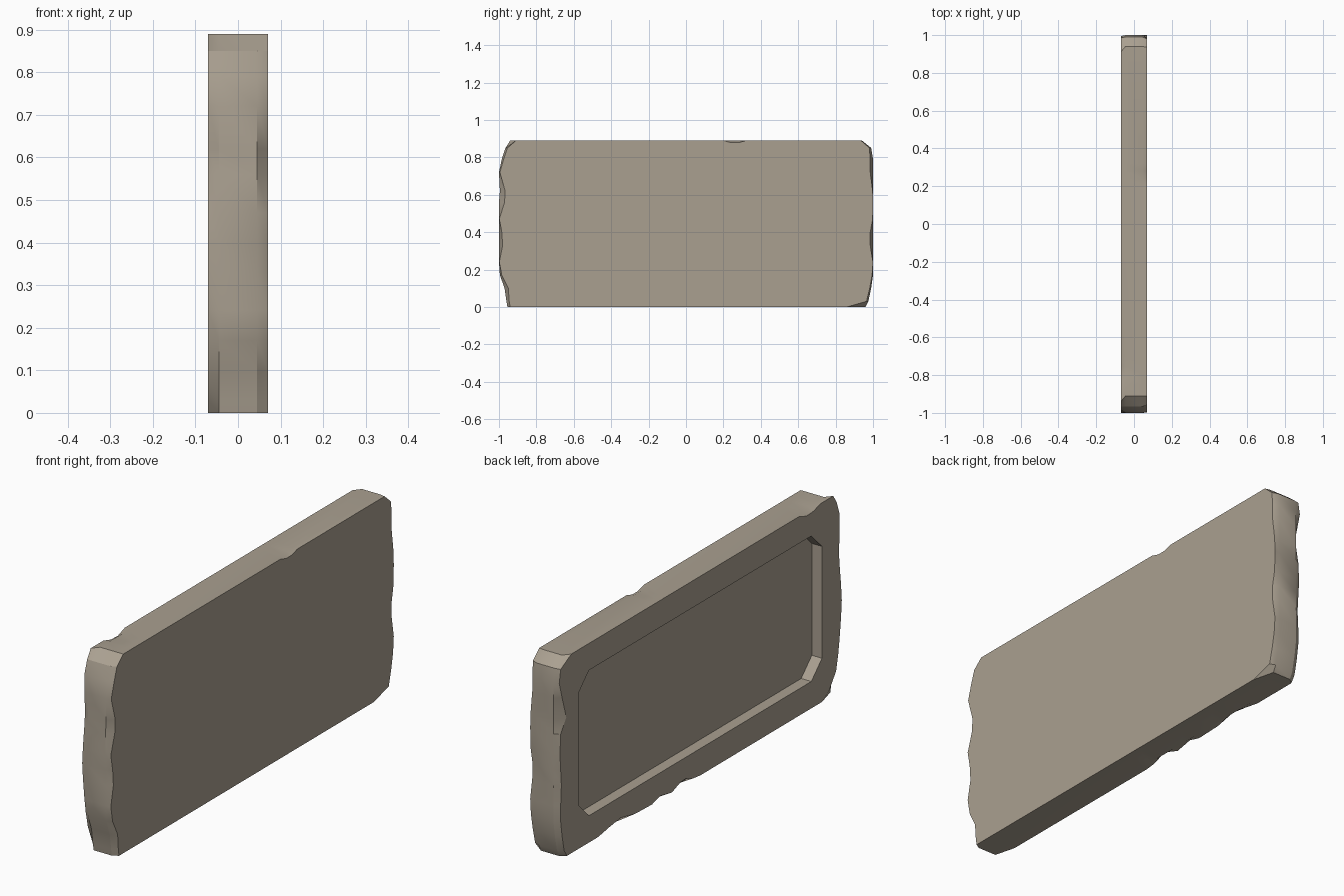
import bpy, bmesh

if "Cube" in bpy.data.objects:
    bpy.data.objects.remove(bpy.data.objects["Cube"])

HALF, H = 0.07, 0.89

# Heights shared by every layer of the worn ends
ZS = [0, .03, .10, .17, .24, .33, .40, .47, .56, .62, .72, .79, .85, H]

# Distance from centre at each height, for the left face, core and right face
FRONT = {
    "left":  [.86, .91, .96, .975, .985, .995, 1, .995, .985, .98, .985, .985, .965, .94],
    "core":  [.955, .96, .97, .995, 1, 1, 1, 1, 1, .995, 1, .985, .965, .91],
    "right": [.94, .945, .95, .985, .998, .98, .985, .998, .97, .967, .995, .975, .955, .91],
}
BACK = {
    "left":  [.94, .96, .975, .985, .985, .98, .985, .99, .985, .945, .975, .995, .985, .91],
    "core":  [.96, .975, .99, 1, 1, 1, 1, 1, 1, 1, 1, 1, .99, .94],
    "right": [.86, .965, .982, .995, 1, .985, .985, .998, 1, .998, .985, .985, .98, .935],
}
# Small chips on the long edges: y positions and their depth on one face only
BOTTOM_Y = [0, .05, .10, .14, .20, .28, .34, .46, .56, .64, .72]
BOTTOM_CHIP = [0, .006, .025, .022, 0, .016, 0, .004, .025, .014, 0]
TOP_Y = [.32, .28, .24, .20, -.70, -.75, -.80, -.85]
TOP_CHIP_RIGHT = [0, .012, .012, 0, 0, 0, 0, 0]
TOP_CHIP_LEFT = [0, 0, 0, 0, 0, .018, .015, 0]


def outline(layer):
    """Closed loop of (y, z) round the slab."""
    pts = []
    for y, c in zip(BOTTOM_Y, BOTTOM_CHIP):
        pts.append((y, c if layer == "left" else 0))
    pts += list(zip(BACK[layer], ZS))
    chips = {"left": TOP_CHIP_LEFT, "right": TOP_CHIP_RIGHT}.get(layer, [0] * len(TOP_Y))
    pts += [(y, H - c) for y, c in zip(TOP_Y, chips)]
    pts += [(-y, z) for y, z in reversed(list(zip(FRONT[layer], ZS)))]
    return pts


def loft(name, sections):
    """Solid through a row of (x, loop) sections."""
    bm = bmesh.new()
    rings = [[bm.verts.new((x, y, z)) for y, z in loop] for x, loop in sections]
    n = len(rings[0])
    for a, b in zip(rings, rings[1:]):
        for i in range(n):
            j = (i + 1) % n
            bm.faces.new((a[i], a[j], b[j], b[i]))
    bm.faces.new(rings[0])
    bm.faces.new(rings[-1][::-1])
    bmesh.ops.recalc_face_normals(bm, faces=bm.faces)
    mesh = bpy.data.meshes.new(name)
    bm.to_mesh(mesh)
    bm.free()
    obj = bpy.data.objects.new(name, mesh)
    bpy.context.collection.objects.link(obj)
    return obj


# Worn stone slab
slab = loft("stone_slab", [(-HALF, outline("left")), (-.045, outline("core")),
                           (.045, outline("core")), (HALF, outline("right"))])

# Recessed panel with clipped corners in the left face
Y, Z, C = .86, .325, .075
quarter = [(Y, Z - C), (Y - C, Z)]
loop = (quarter + [(-y, z) for y, z in reversed(quarter)]
        + [(-y, -z) for y, z in quarter] + [(y, -z) for y, z in reversed(quarter)])
loop = [(y, z + H / 2) for y, z in loop]
cutter = loft("recess_cutter", [(-.2, loop), (-HALF + .05, loop)])
cutter.hide_render = True

cut = slab.modifiers.new("recess", 'BOOLEAN')
cut.operation = 'DIFFERENCE'
cut.solver = 'EXACT'
cut.object = cutter
bpy.context.view_layer.objects.active = slab
slab.select_set(True)
bpy.ops.object.modifier_apply(modifier=cut.name)
bpy.data.objects.remove(cutter)

# Soft wear on the ends, crisp edges elsewhere
bpy.ops.object.shade_smooth_by_angle(angle=0.5)

# Stone colour
stone = bpy.data.materials.new("stone")
stone.diffuse_color = (.40, .35, .28, 1)
stone.use_nodes = True
stone.node_tree.nodes["Principled BSDF"].inputs["Base Color"].default_value = stone.diffuse_color
slab.data.materials.clear()
slab.data.materials.append(stone)
